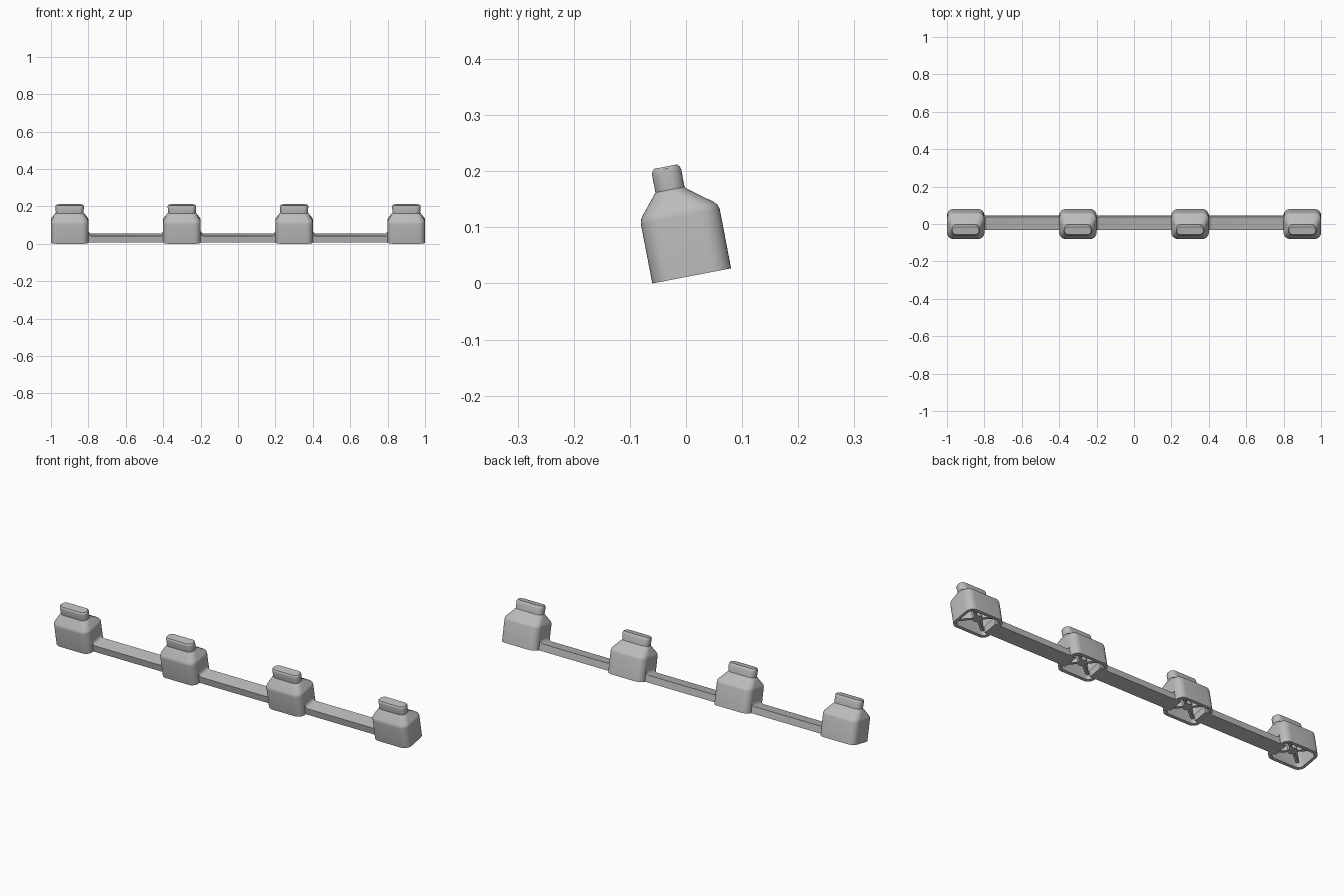
import bpy, bmesh, math
from mathutils import Matrix

if "Cube" in bpy.data.objects:
    bpy.data.objects.remove(bpy.data.objects["Cube"], do_unlink=True)

grey = bpy.data.materials.new("plain grey")
grey.use_nodes = True
colour = (0.5, 0.5, 0.5, 1)
grey.diffuse_color = colour
grey.node_tree.nodes["Principled BSDF"].inputs["Base Color"].default_value = colour

# The whole part leans back about its lower front edge
DEPTH = 0.143
TILT = Matrix.Translation((0, -0.06, 0)) @ Matrix.Rotation(math.radians(10.9), 4, "X")


def finish(name, bm, x=0):
    bmesh.ops.recalc_face_normals(bm, faces=bm.faces)
    mesh = bpy.data.meshes.new(name)
    bm.to_mesh(mesh)
    bm.free()
    mesh.materials.append(grey)
    obj = bpy.data.objects.new(name, mesh)
    bpy.context.collection.objects.link(obj)
    obj.matrix_world = TILT @ Matrix.Translation((x, 0, 0))
    bpy.ops.object.select_all(action="DESELECT")
    obj.select_set(True)
    bpy.context.view_layer.objects.active = obj
    bpy.ops.object.shade_smooth_by_angle(angle=math.radians(32))
    return obj


def ring(bm, z, half, y0, y1, radius, steps=8):
    """Rounded rectangle of vertices at height z."""
    corners = [(half, y1), (-half, y1), (-half, y0), (half, y0)]
    verts = []
    for q, (cx, cy) in enumerate(corners):
        cx -= math.copysign(radius, cx)
        cy += radius if cy == y0 else -radius
        for s in range(steps + 1):
            a = (q + s / steps) * math.pi / 2
            verts.append(bm.verts.new((cx + radius * math.cos(a), cy + radius * math.sin(a), z)))
    return verts


# Height, half width, front, back, corner radius: cavity roof, rim, shoulder, neck
SECTIONS = [
    (0.11, 0.084, 0.016, DEPTH - 0.016, 0.022),
    (0, 0.086, 0.014, DEPTH - 0.014, 0.024),
    (0, 0.1, 0, DEPTH, 0.035),
    (0.108, 0.1, 0, DEPTH, 0.035),
    (0.116, 0.099, 0.002, DEPTH - 0.002, 0.034),
    (0.122, 0.096, 0.006, DEPTH - 0.008, 0.032),
    (0.152, 0.078, 0.031, 0.095, 0.027),
    (0.158, 0.074, 0.036, 0.089, 0.025),
    (0.19, 0.076, 0.036, 0.089, 0.025),
    (0.196, 0.075, 0.038, 0.087, 0.024),
    (0.2, 0.071, 0.042, 0.083, 0.02),
]


def block(name, x):
    bm = bmesh.new()
    rings = [ring(bm, *s) for s in SECTIONS]
    for a, b in zip(rings, rings[1:]):
        for i in range(len(a)):
            j = (i + 1) % len(a)
            bm.faces.new((a[i], a[j], b[j], b[i]))
    bm.faces.new(rings[0])
    bm.faces.new(rings[-1])
    finish(name, bm, x)


def ribs(name, x):
    """Crossed braces and a centre post inside the hollow."""
    bm = bmesh.new()
    centre = Matrix.Translation((0, DEPTH / 2, 0.07))
    for sign in (-1, 1):
        turn = Matrix.Rotation(sign * math.atan2(DEPTH, 0.2), 4, "Z")
        bmesh.ops.create_cube(bm, size=1, matrix=centre @ turn @ Matrix.Diagonal((0.2, 0.012, 0.09, 1)))
    bmesh.ops.create_cone(bm, cap_ends=True, segments=24, radius1=0.022, radius2=0.022,
                          depth=0.09, matrix=centre)
    finish(name, bm, x)


def bar(name, x):
    """Flat link whose top curves up into the blocks at both ends."""
    half, top, fillet = 0.2, 0.035, 0.018
    arc = []
    for s in range(7):
        a = s / 6 * math.pi / 2
        arc.append((half - fillet + fillet * math.sin(a), top + fillet * (1 - math.cos(a))))
    side = [(half + 0.03, 0), (half + 0.03, top), (half + 0.008, top), (half + 0.008, top + fillet)]
    right = side + arc[::-1]
    outline = right + [(-px, pz) for px, pz in reversed(right)]
    bm = bmesh.new()
    face = bm.faces.new([bm.verts.new((px, 0.036, pz)) for px, pz in outline])
    grown = bmesh.ops.extrude_face_region(bm, geom=[face])["geom"]
    bmesh.ops.translate(bm, vec=(0, 0.071, 0),
                        verts=[v for v in grown if isinstance(v, bmesh.types.BMVert)])
    finish(name, bm, x)


for label, x in (("far_right", -0.9), ("right", -0.3), ("left", 0.3), ("far_left", 0.9)):
    block(label + "_block", x)
    ribs(label + "_ribs", x)
for label, x in (("right", -0.6), ("middle", 0), ("left", 0.6)):
    bar(label + "_bar", x)
